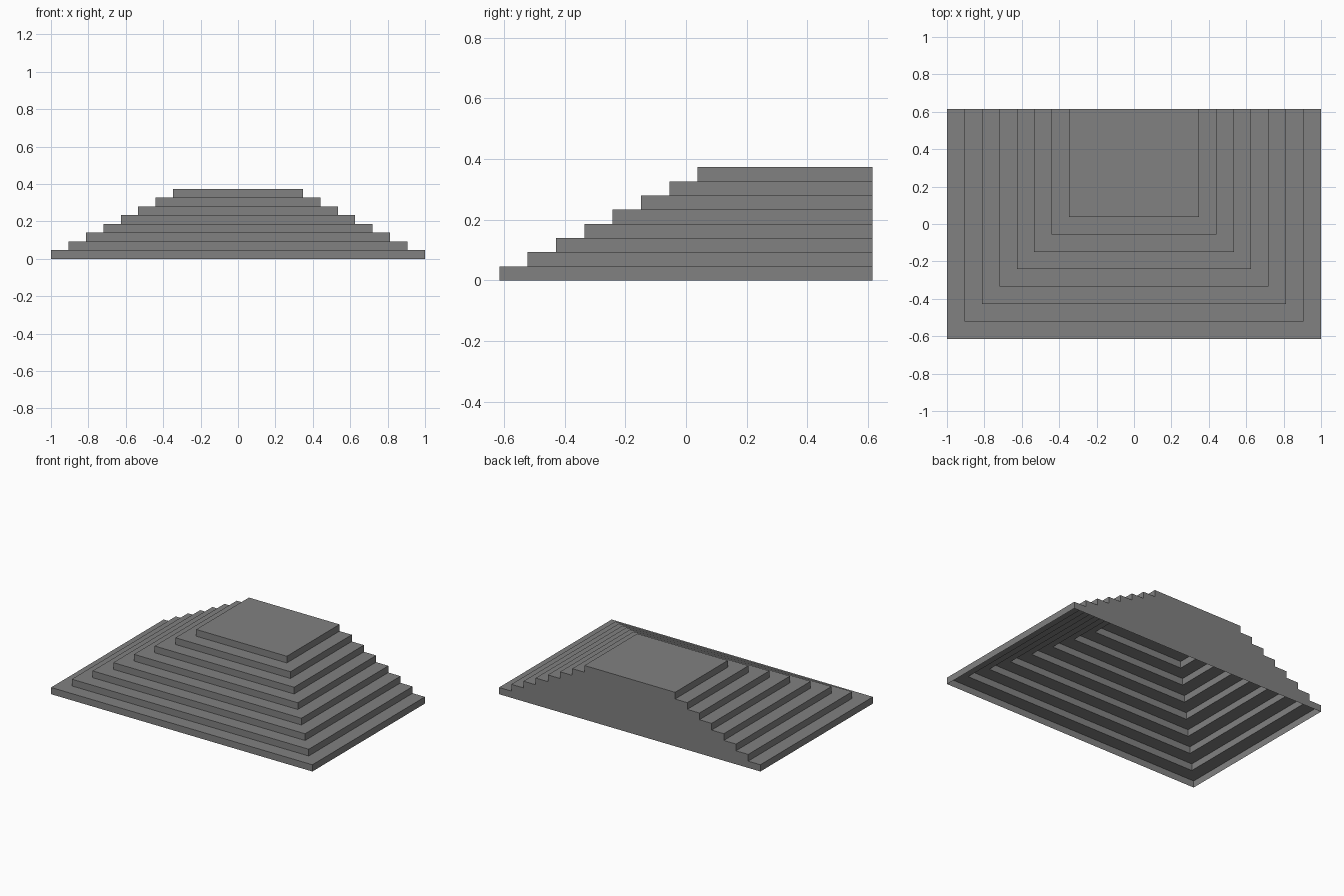
import bpy, bmesh

if "Cube" in bpy.data.objects:
    bpy.data.objects.remove(bpy.data.objects["Cube"])

STEPS = 8
RISE = 0.3733 / STEPS
RUN = 0.0933
BACK = 0.615

bm = bmesh.new()


def ring(level, z):
    """Rectangle outline of one step; all steps share the back plane."""
    w, front = 1.0 - RUN * level, -BACK + RUN * level
    return [bm.verts.new(p) for p in
            ((-w, BACK, z), (-w, front, z), (w, front, z), (w, BACK, z))]


def bridge(a, b, sides):
    for i in range(sides):
        j = (i + 1) % 4
        bm.faces.new((a[i], a[j], b[j], b[i]))


# Hollow stepped shell, open underneath, with a flat back wall
previous = None
for level in range(STEPS):
    low = ring(level, level * RISE)
    high = ring(level, (level + 1) * RISE)
    if previous:
        bridge(previous, low, 3)   # treads on left, front and right
    bridge(low, high, 4)           # risers and back wall strip
    previous = high

# Top landing
bm.faces.new(previous)

mesh = bpy.data.meshes.new("stepped_platform")
bm.to_mesh(mesh)
bm.free()
obj = bpy.data.objects.new("stepped_platform", mesh)
bpy.context.collection.objects.link(obj)

# Dark grey stone
stone = bpy.data.materials.new("dark_stone")
stone.diffuse_color = (0.22, 0.22, 0.22, 1.0)
stone.use_nodes = True
stone.node_tree.nodes["Principled BSDF"].inputs["Base Color"].default_value = stone.diffuse_color
mesh.materials.append(stone)
